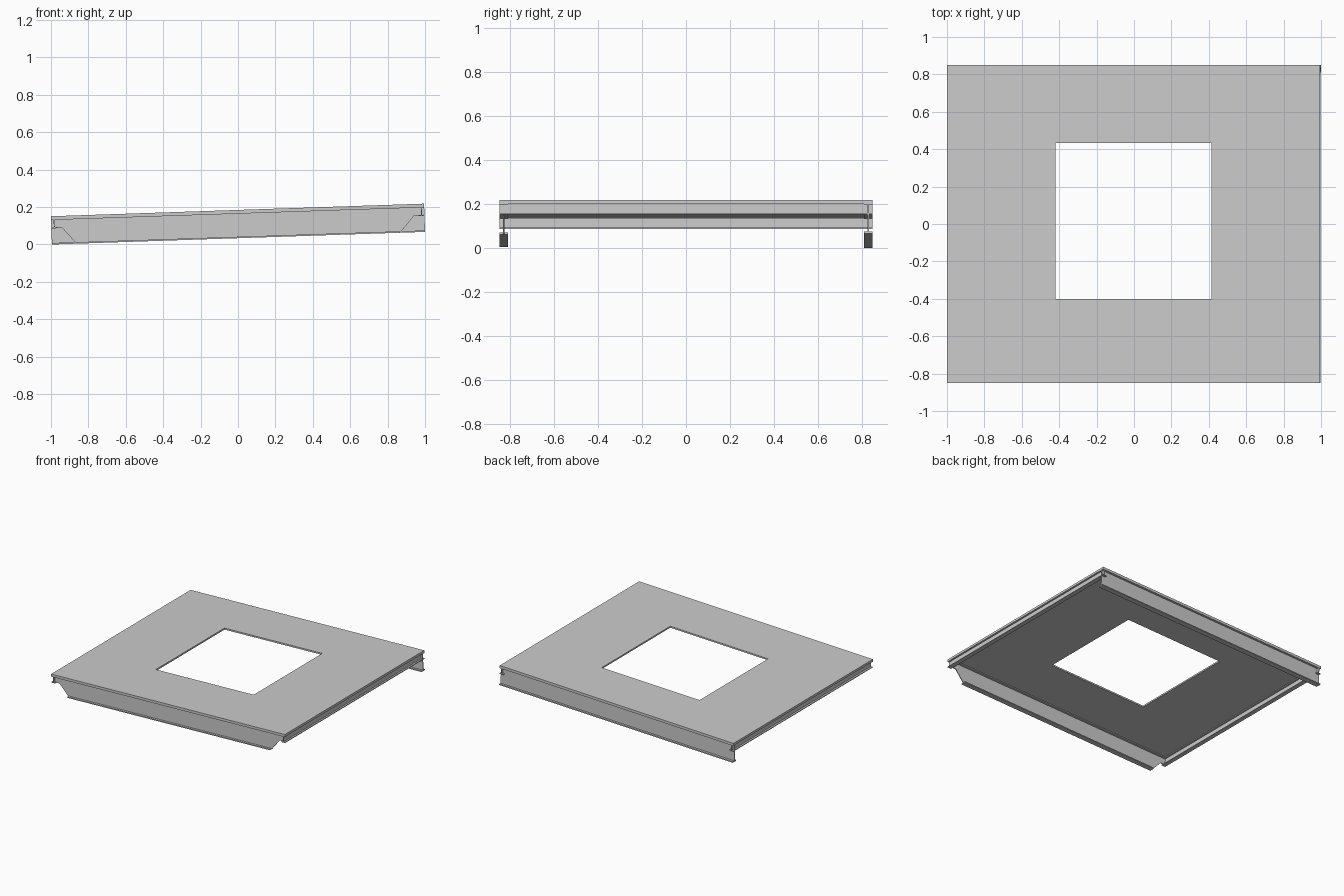
import bpy, bmesh, math
from mathutils import Matrix

if "Cube" in bpy.data.objects:
    bpy.data.objects.remove(bpy.data.objects["Cube"])

L, W, H = 1.996, 1.70, 0.151     # platform length, width, depth
SLAB, FL = 0.012, 0.008          # slab and flange thickness
TOP = H - SLAB                   # underside of slab
BY = W / 2 - 0.02                # web line of the side beams
TILT = math.radians(1.93)
ZC = (L * math.sin(TILT) + H * math.cos(TILT)) / 2
PLACE = (Matrix.Translation((0, 0, ZC)) @ Matrix.Rotation(-TILT, 4, 'Y')
         @ Matrix.Translation((0, 0, -H / 2)))


def finish(name, bm):
    bmesh.ops.recalc_face_normals(bm, faces=bm.faces)
    bm.transform(PLACE)
    me = bpy.data.meshes.new(name)
    bm.to_mesh(me)
    bm.free()
    bpy.context.collection.objects.link(bpy.data.objects.new(name, me))


def extrude(name, pts, vec):
    bm = bmesh.new()
    face = bm.faces.new([bm.verts.new(p) for p in pts])
    res = bmesh.ops.extrude_face_region(bm, geom=[face], use_keep_orig=True)
    verts = [g for g in res['geom'] if isinstance(g, bmesh.types.BMVert)]
    bmesh.ops.translate(bm, verts=verts, vec=vec)
    finish(name, bm)


def box(name, x0, x1, y0, y1, z0, z1):
    extrude(name, [(x0, y0, z0), (x1, y0, z0), (x1, y1, z0), (x0, y1, z0)],
            (0, 0, z1 - z0))


def i_profile(w, z0, z1, web, fl):
    a, b = w / 2, web / 2
    return [(-a, z0), (a, z0), (a, z0 + fl), (b, z0 + fl), (b, z1 - fl), (a, z1 - fl),
            (a, z1), (-a, z1), (-a, z1 - fl), (-b, z1 - fl), (-b, z0 + fl), (-a, z0 + fl)]


# Slab with an off-centre square opening
bm = bmesh.new()
outer = [(-L / 2, -W / 2), (L / 2, -W / 2), (L / 2, W / 2), (-L / 2, W / 2)]
inner = [(-0.417, -0.402), (0.418, -0.402), (0.418, 0.434), (-0.417, 0.434)]
rings = [[bm.verts.new((x, y, z)) for x, y in loop]
         for loop, z in ((outer, TOP), (outer, H), (inner, H), (inner, TOP))]
for r in range(4):
    a, b = rings[r], rings[(r + 1) % 4]
    for i in range(4):
        j = (i + 1) % 4
        bm.faces.new((a[i], a[j], b[j], b[i]))
finish("deck_slab", bm)

# Rear side beam, full depth to both ends
extrude("rear_side_beam",
        [(-L / 2, BY + y, z) for y, z in i_profile(0.04, 0, TOP, 0.006, FL)], (L, 0, 0))

# Front side beam, with tapered ends above the bottom flange
E, B, C = L / 2 - 0.014, 0.865, 0.94
ZN = H - 0.065
extrude("front_beam_web",
        [(-B, -BY - 0.003, 0), (B, -BY - 0.003, 0), (C, -BY - 0.003, ZN), (E, -BY - 0.003, ZN),
         (E, -BY - 0.003, TOP), (-E, -BY - 0.003, TOP), (-E, -BY - 0.003, ZN),
         (-C, -BY - 0.003, ZN)], (0, 0.006, 0))
box("front_beam_bottom_flange", -B, B, -W / 2, -W / 2 + 0.04, 0, FL)
box("front_beam_top_flange", -L / 2, L / 2, -W / 2, -W / 2 + 0.04, TOP - FL, TOP)

# Shallow end beams across both ends
for name, s in (("left_end_beam", -1), ("right_end_beam", 1)):
    xc = s * (L / 2 - 0.016)
    extrude(name, [(xc + x, -W / 2, z) for x, z in i_profile(0.032, ZN, TOP, 0.005, 0.006)],
            (0, W, 0))
